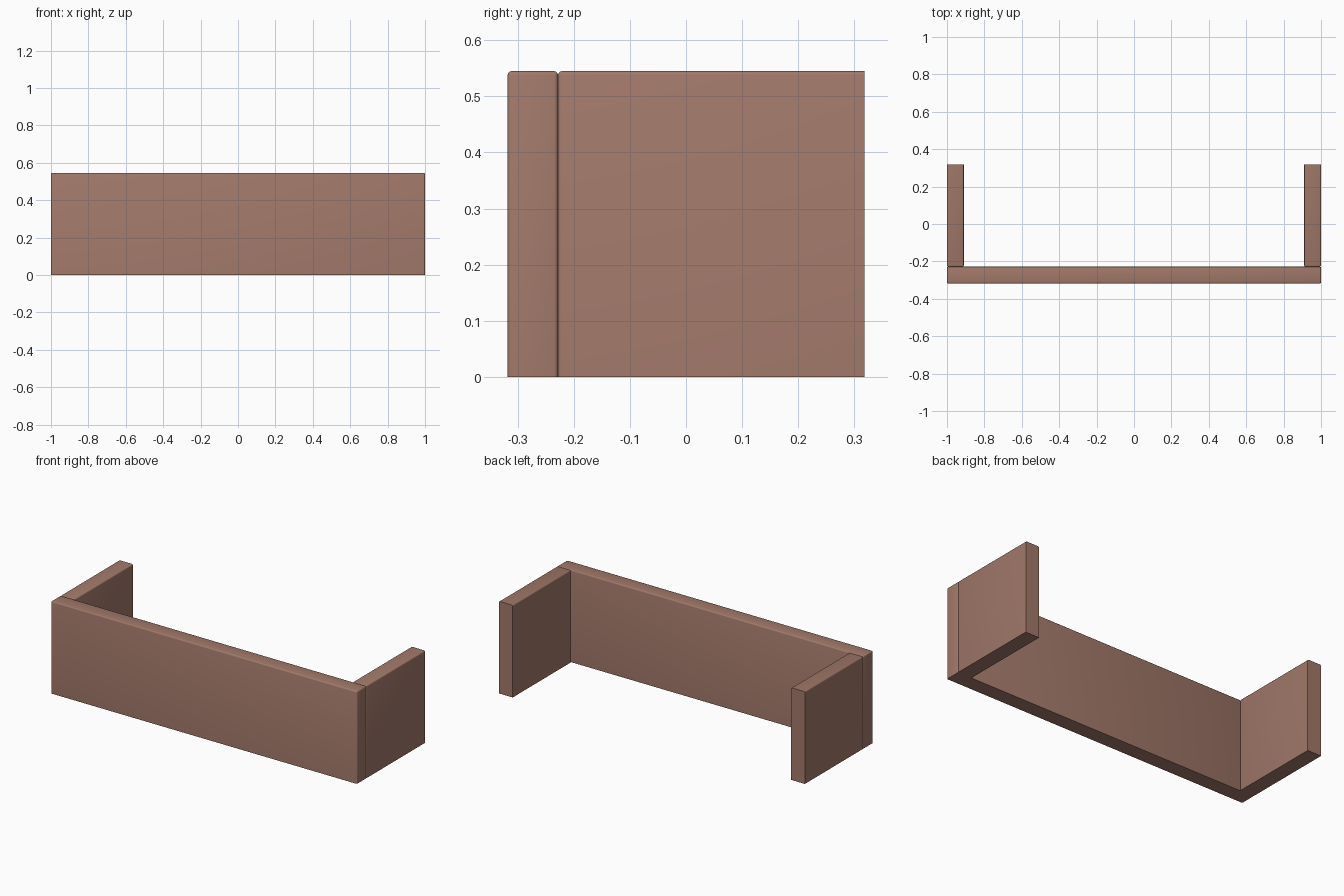
import bpy, bmesh
from mathutils import Vector

if "Cube" in bpy.data.objects:
    bpy.data.objects.remove(bpy.data.objects["Cube"])

mat = bpy.data.materials.new("brown_panel")
mat.diffuse_color = (0.36, 0.19, 0.145, 1)
mat.use_nodes = True
mat.node_tree.nodes["Principled BSDF"].inputs["Base Color"].default_value = mat.diffuse_color

H = 0.545        # height
T = 0.09         # panel thickness
Y0, Y1 = -0.318, 0.318
R = 0.007        # edge rounding


def panel(name, lo, hi, square_back=False):
    """Box with softly rounded edges; bottom (and optionally back) stays square."""
    lo, hi = Vector(lo), Vector(hi)
    bm = bmesh.new()
    bmesh.ops.create_cube(bm, size=1)
    for v in bm.verts:
        v.co = Vector([(lo[i] + hi[i]) / 2 + v.co[i] * (hi[i] - lo[i]) for i in range(3)])

    def is_square(e):
        on_bottom = all(abs(v.co.z - lo.z) < 1e-5 for v in e.verts)
        on_back = square_back and all(abs(v.co.y - hi.y) < 1e-5 for v in e.verts)
        return on_bottom or on_back

    edges = [e for e in bm.edges if not is_square(e)]
    bmesh.ops.bevel(bm, geom=edges, offset=R, offset_type='OFFSET', segments=3,
                    profile=0.5, affect='EDGES', clamp_overlap=True)
    bmesh.ops.recalc_face_normals(bm, faces=bm.faces[:])
    me = bpy.data.meshes.new(name)
    bm.to_mesh(me)
    bm.free()
    me.materials.append(mat)
    ob = bpy.data.objects.new(name, me)
    bpy.context.collection.objects.link(ob)
    bpy.context.view_layer.objects.active = ob
    ob.select_set(True)
    bpy.ops.object.shade_smooth_by_angle(angle=0.7)
    ob.select_set(False)
    return ob


# Long front panel
panel("front_panel", (-1, Y0, 0), (1, Y0 + T, H))

# Two side panels running back from it
for side, x in (("left", -1), ("right", 1 - T)):
    panel(side + "_side_panel", (x, Y0 + T, 0), (x + T, Y1, H), square_back=True)
